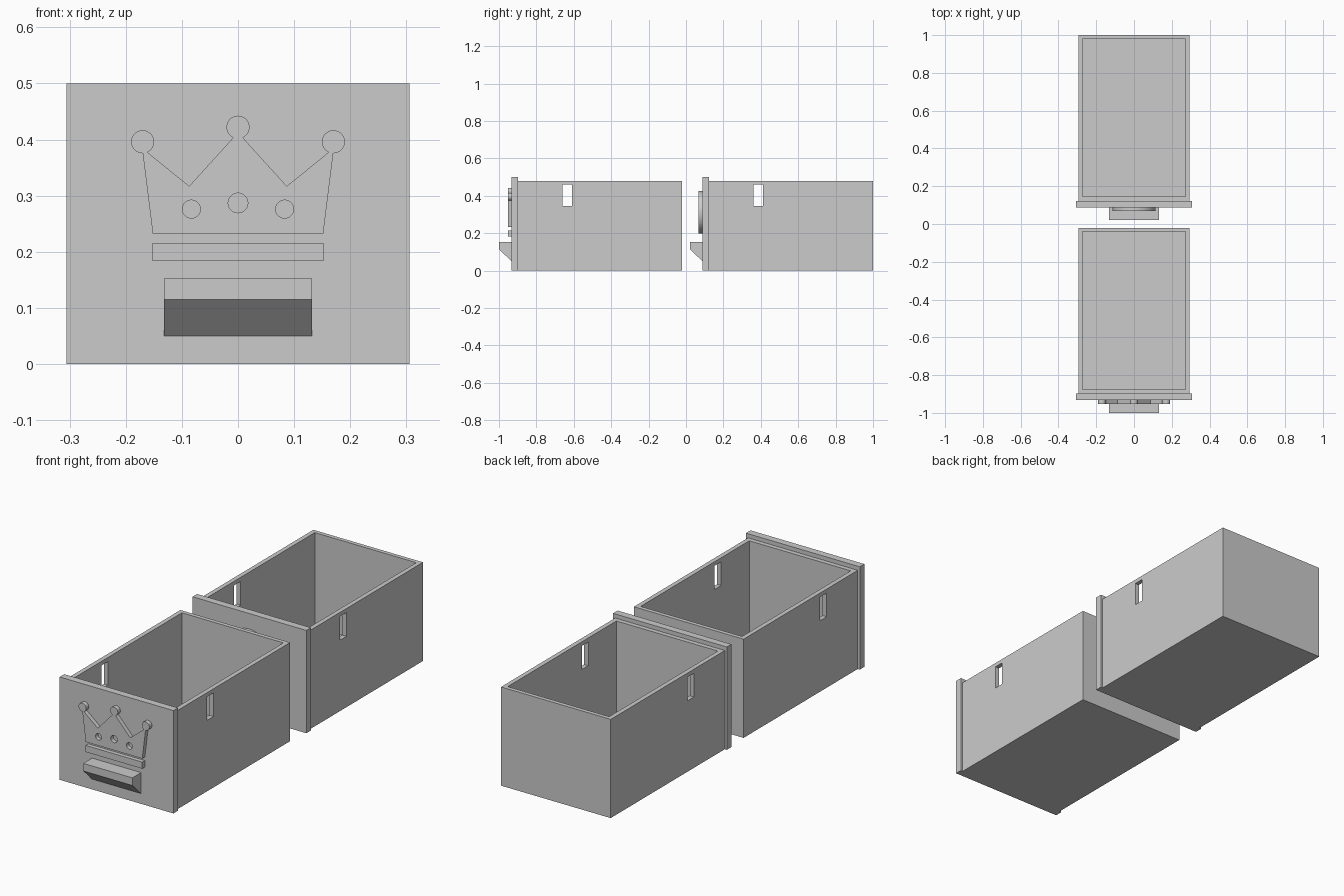
import bpy, bmesh
from math import cos, sin, pi

cube = bpy.data.objects.get("Cube")
if cube:
    bpy.data.objects.remove(cube, do_unlink=True)

grey = bpy.data.materials.new("light grey plastic")
grey.use_nodes = True
grey.diffuse_color = (0.6, 0.6, 0.6, 1)
grey.node_tree.nodes["Principled BSDF"].inputs["Base Color"].default_value = (0.6, 0.6, 0.6, 1)

PANEL_FRONT, PANEL_BACK, BODY_BACK = -0.933, -0.898, -0.021
RELIEF = 0.02
SPACING = 1.021


def add_object(name, bm):
    bmesh.ops.recalc_face_normals(bm, faces=bm.faces)
    mesh = bpy.data.meshes.new(name)
    bm.to_mesh(mesh)
    bm.free()
    mesh.materials.append(grey)
    obj = bpy.data.objects.new(name, mesh)
    bpy.context.collection.objects.link(obj)
    return obj


def box(name, x, y, z):
    """Box from (low, high) ranges."""
    bm = bmesh.new()
    bmesh.ops.create_cube(bm, size=1)
    for v in bm.verts:
        v.co = [r[0] if c < 0 else r[1] for c, r in zip(v.co, (x, y, z))]
    return add_object(name, bm)


def circle(x, z, r, n=48):
    return [(x + r * cos(2 * pi * i / n), z + r * sin(2 * pi * i / n)) for i in range(n)]


def relief(name, outline, y):
    """Flat outline in x and z raised from the panel face."""
    bm = bmesh.new()
    face = bm.faces.new([bm.verts.new((px, y, pz)) for px, pz in outline])
    ext = bmesh.ops.extrude_face_region(bm, geom=[face])
    moved = [g for g in ext["geom"] if isinstance(g, bmesh.types.BMVert)]
    bmesh.ops.translate(bm, verts=moved, vec=(0, -RELIEF, 0))
    return add_object(name, bm)


def cut(obj, cutter):
    mod = obj.modifiers.new("cut", "BOOLEAN")
    mod.operation = "DIFFERENCE"
    mod.solver = "EXACT"
    mod.object = cutter
    bpy.context.view_layer.update()
    mesh = bpy.data.meshes.new_from_object(obj.evaluated_get(bpy.context.evaluated_depsgraph_get()))
    obj.modifiers.clear()
    obj.data = mesh
    bpy.data.objects.remove(cutter, do_unlink=True)


def build_drawer(label, dy):
    # Open tray with a slot through both side walls
    body = box(label + "_drawer_body", (-0.295, 0.295), (PANEL_BACK + dy, BODY_BACK + dy), (0, 0.48))
    cut(body, box("cavity", (-0.273, 0.273), (PANEL_BACK + 0.022 + dy, BODY_BACK - 0.02 + dy), (0.02, 0.6)))
    cut(body, box("slots", (-0.4, 0.4), (-0.66 + dy, -0.61 + dy), (0.345, 0.46)))

    # Front panel
    box(label + "_front_panel", (-0.306, 0.306), (PANEL_FRONT + dy, PANEL_BACK + dy), (0, 0.5))

    # Wedge handle: the lower front edge slopes back to the panel
    profile = [(PANEL_FRONT, 0.05), (PANEL_FRONT, 0.152), (-1, 0.152), (-1, 0.115)]
    bm = bmesh.new()
    face = bm.faces.new([bm.verts.new((-0.132, py + dy, pz)) for py, pz in profile])
    ext = bmesh.ops.extrude_face_region(bm, geom=[face])
    moved = [g for g in ext["geom"] if isinstance(g, bmesh.types.BMVert)]
    bmesh.ops.translate(bm, verts=moved, vec=(0.264, 0, 0))
    add_object(label + "_handle", bm)


build_drawer("near", 0)
build_drawer("far", SPACING)

# Crown emblem on the near drawer
half = [(0.152, 0.233), (0.17, 0.377), (0.161, 0.377), (0.087, 0.317), (0.008, 0.404)]
crown = relief("crown", half + [(-px, pz) for px, pz in reversed(half)], PANEL_FRONT)
for x, z, r in [(-0.083, 0.276, 0.016), (0, 0.287, 0.0175), (0.083, 0.276, 0.016)]:
    hole = relief("hole", circle(x, z, r), PANEL_FRONT)
    for v in hole.data.vertices:
        v.co.y += 0.01 if v.co.y > PANEL_FRONT - 0.01 else -0.01
    cut(crown, hole)
for name, x, z in [("left", 0.17, 0.396), ("middle", 0, 0.422), ("right", -0.17, 0.396)]:
    relief("crown_tip_" + name, circle(x, z, 0.0205), PANEL_FRONT)
box("crown_band", (-0.152, 0.152), (PANEL_FRONT - RELIEF, PANEL_FRONT), (0.184, 0.216))

# Round emblem on the far drawer
relief("round_emblem", circle(0, 0.312, 0.113, 64), PANEL_FRONT + SPACING)
